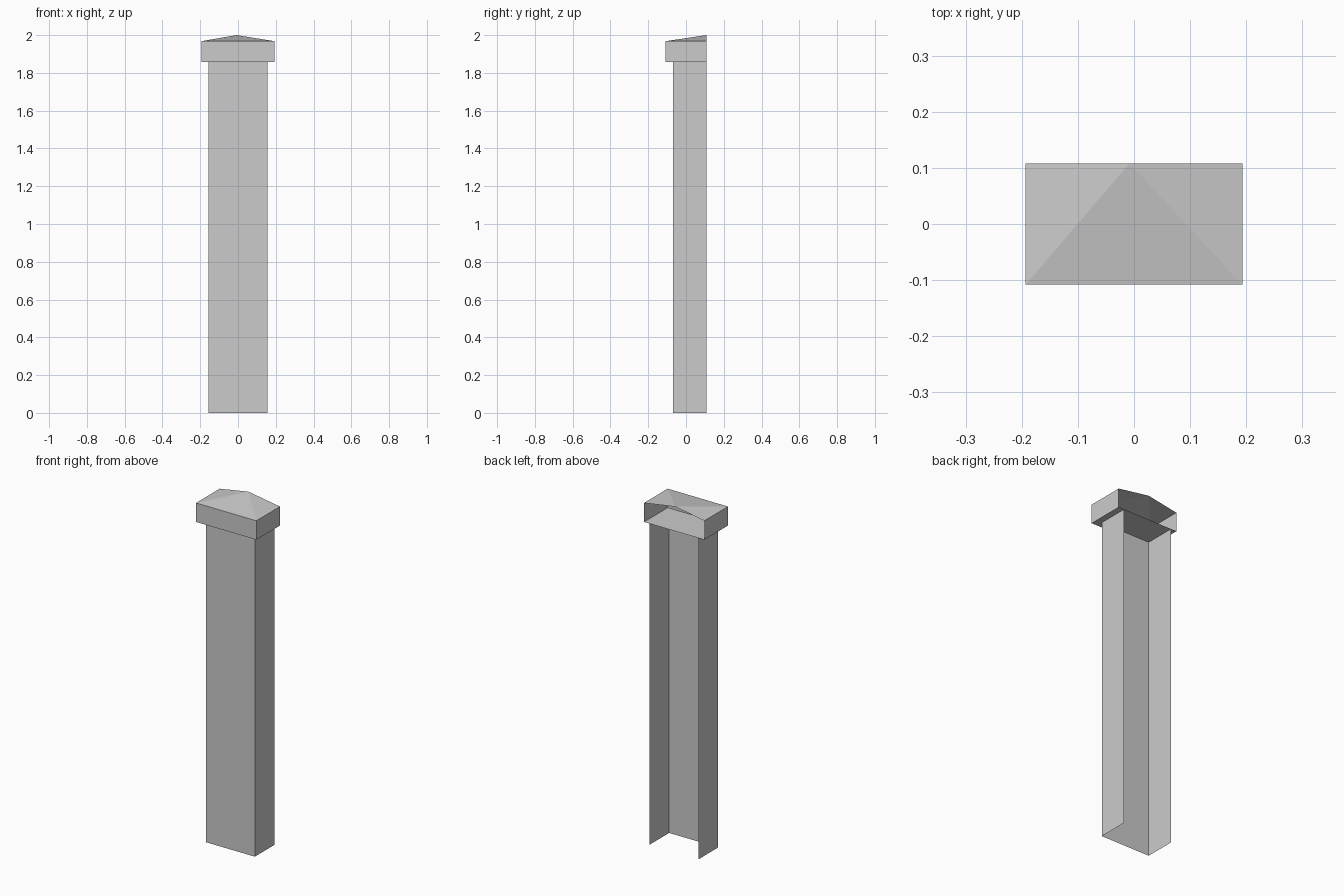
import bpy
import bmesh

cube = bpy.data.objects.get("Cube")
if cube:
    bpy.data.objects.remove(cube, do_unlink=True)

BACK = 0.108
EAVES = 1.968
LEDGE = 1.858

stone = bpy.data.materials.new("grey stone")
stone.use_nodes = True
grey = (0.6, 0.6, 0.6, 1)
stone.diffuse_color = grey
stone.node_tree.nodes["Principled BSDF"].inputs["Base Color"].default_value = grey


def finish(name, bm):
    mesh = bpy.data.meshes.new(name)
    bm.to_mesh(mesh)
    bm.free()
    mesh.materials.append(stone)
    obj = bpy.data.objects.new(name, mesh)
    bpy.context.collection.objects.link(obj)
    return obj


def open_wall(bm, half_width, front, bottom, top):
    """Three thin walls, open at the back; returns the lower and upper rims."""
    plan = [(-half_width, BACK), (-half_width, front),
            (half_width, front), (half_width, BACK)]
    low = [bm.verts.new((x, y, bottom)) for x, y in plan]
    high = [bm.verts.new((x, y, top)) for x, y in plan]
    for i in range(3):
        bm.faces.new((low[i], low[i + 1], high[i + 1], high[i]))
    return low, high


# Shaft: open-backed, open at the foot
bm = bmesh.new()
open_wall(bm, 0.157, -0.07, 0, LEDGE)
finish("pillar_shaft", bm)

# Cap: wider band with a flat underside and a half-pyramid roof
bm = bmesh.new()
low, high = open_wall(bm, 0.193, -BACK, LEDGE, EAVES)
bm.faces.new(low[::-1])
apex = bm.verts.new((-0.008, BACK, 2))
for i in range(3):
    bm.faces.new((high[i], high[i + 1], apex))
finish("pillar_cap", bm)
